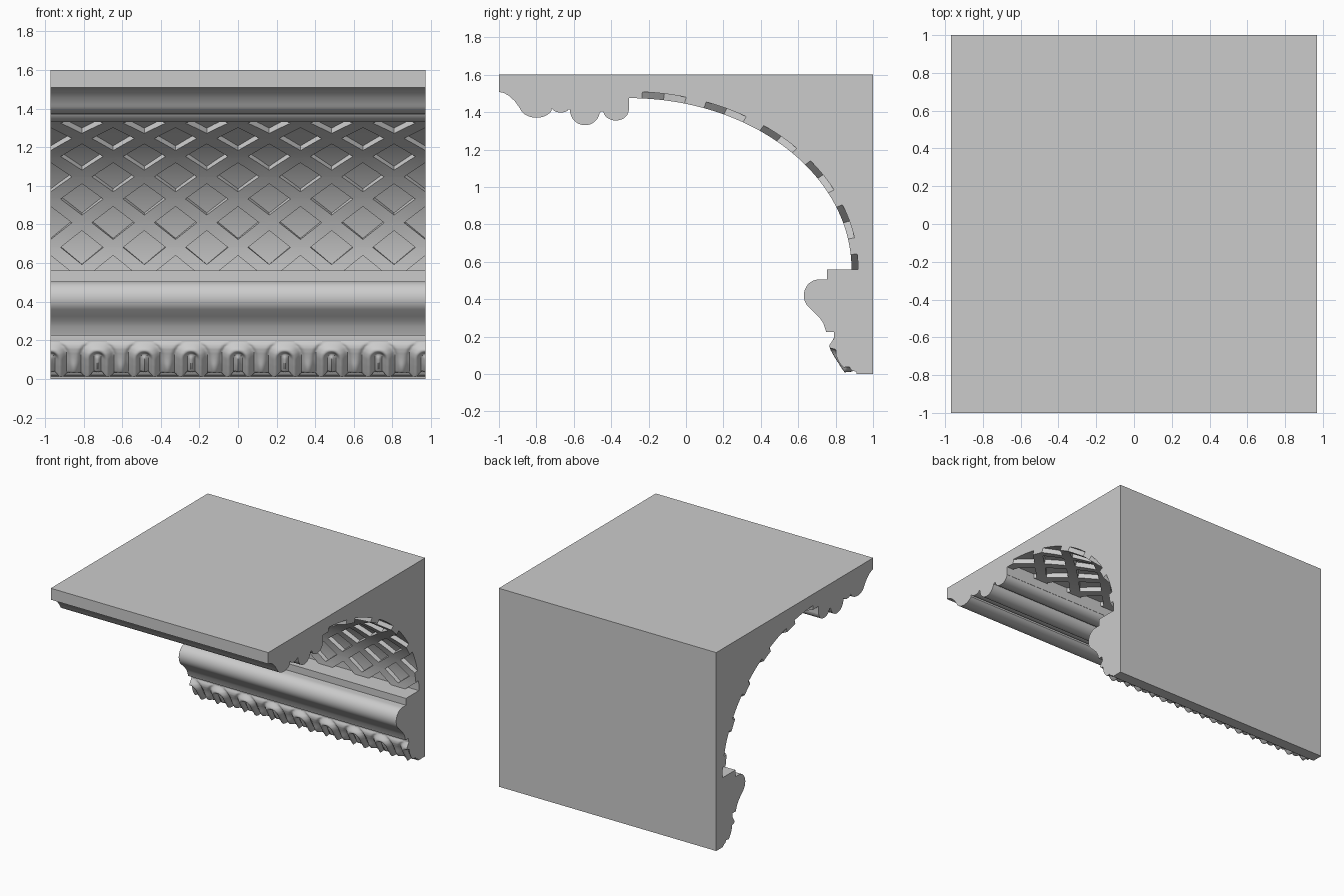
import bpy, bmesh, math
from mathutils import Vector

if "Cube" in bpy.data.objects:
    bpy.data.objects.remove(bpy.data.objects["Cube"])

W = 0.97                       # half length of the moulding
CY, CZ = -0.305, 0.56          # centre of the elliptical cove


def arc(cy, cz, ry, rz, a0, a1, n):
    return [(cy + ry * math.cos(math.radians(a0 + (a1 - a0) * i / n)),
             cz + rz * math.sin(math.radians(a0 + (a1 - a0) * i / n))) for i in range(n + 1)]


def finish(name, bm, angle=32):
    bmesh.ops.recalc_face_normals(bm, faces=bm.faces)
    me = bpy.data.meshes.new(name)
    bm.to_mesh(me)
    bm.free()
    ob = bpy.data.objects.new(name, me)
    bpy.context.collection.objects.link(ob)
    bpy.ops.object.select_all(action='DESELECT')
    ob.select_set(True)
    bpy.context.view_layer.objects.active = ob
    bpy.ops.object.shade_smooth_by_angle(angle=math.radians(angle))
    return ob


def loft(name, sections, angle=32):
    """Skin closed (y, z) loops placed along x and cap both ends."""
    bm = bmesh.new()
    rings = [[bm.verts.new((x, y, z)) for y, z in loop] for x, loop in sections]
    n = len(rings[0])
    for a, b in zip(rings, rings[1:]):
        for i in range(n):
            bm.faces.new((a[i], a[(i + 1) % n], b[(i + 1) % n], b[i]))
    bm.faces.new(rings[0])
    bm.faces.new(rings[-1])
    return finish(name, bm, angle)


# Cornice body: one extruded profile
profile = [(1, 0), (1, 1.6), (-1, 1.6), (-1, 1.508), (-0.975, 1.503), (-0.945, 1.487), (-0.915, 1.458)]
profile += arc(-0.80, 1.44, 0.092, 0.07, 195, 330, 12)
profile += [(-0.72, 1.42)]
profile += arc(-0.67, 1.418, 0.042, 0.02, 190, 350, 8)
profile += [(-0.62, 1.415)]
profile += arc(-0.54, 1.41, 0.08, 0.08, 180, 350, 14)
profile += [(-0.45, 1.405)]
profile += arc(-0.375, 1.41, 0.068, 0.055, 190, 360, 12)
profile += [(CY, 1.41)]
profile += arc(CY, CZ, 1.225, 0.95, 90, 0, 48)
profile += [(0.755, 0.56), (0.755, 0.505)]
profile += arc(0.71, 0.42, 0.08, 0.085, 90, 225, 14)
profile += [(0.69, 0.325), (0.715, 0.3), (0.735, 0.27), (0.75, 0.225), (0.79, 0.225),
            (0.79, 0.2), (0.80, 0.16), (0.845, 0.08), (0.885, 0.02), (0.91, 0.012), (0.912, 0)]
loft("cornice_body", [(-W, profile), (W, profile)])

# Raised lattice: diamond frames laid out flat as (x, angle, depth), then bent onto the cove
PX, PT, T0, INNER = W / 6, math.radians(8.17), math.radians(-0.6), 0.68
bm = bmesh.new()
for j in range(-1, 13):
    for i in range(-8, 9):
        if (i + j) % 2:
            continue
        cx, ct = i * PX, T0 + j * PT
        ring = [(1, 0), (0, 1), (-1, 0), (0, -1)]
        rows = [[bm.verts.new((cx + a * s * PX, ct + b * s * PT, d)) for a, b in ring]
                for s, d in ((1, 0), (INNER, 0), (INNER, 1))]
        for a, b in zip(rows, rows[1:]):
            for k in range(4):
                m = (k + 1) % 4
                bm.faces.new((a[k], a[m], b[m], b[k]))
bmesh.ops.remove_doubles(bm, verts=bm.verts, dist=1e-4)


def cut(co, no, clear):
    bmesh.ops.bisect_plane(bm, geom=bm.verts[:] + bm.edges[:] + bm.faces[:], dist=1e-5,
                           plane_co=co, plane_no=no, clear_outer=clear)


cut((W, 0, 0), (1, 0, 0), True)
cut((-W, 0, 0), (-1, 0, 0), True)
cut((0, 0, 0), (0, -1, 0), True)
cut((0, math.pi / 2, 0), (0, 1, 0), True)
for k in range(1, 48):
    cut((0, k * math.pi / 96, 0), (0, 1, 0), False)
ends = [e for e in bm.edges if all(abs(abs(v.co.x) - W) < 1e-4 and v.co.z < 0.01 for v in e.verts)]
new = bmesh.ops.extrude_edge_only(bm, edges=ends)["geom"]
for v in new:
    if isinstance(v, bmesh.types.BMVert):
        v.co.z = 1
for v in bm.verts:
    x, t, d = v.co
    v.co = (x, CY + (1.19 + 0.035 * d) * math.cos(t), CZ + (0.915 + 0.035 * d) * math.sin(t))
finish("cove_lattice", bm)

# Carved leaf band along the foot
P = W / 4
base = [(0.795, 0.222), (0.793, 0.2), (0.787, 0.18), (0.788, 0.16), (0.795, 0.14), (0.806, 0.12),
        (0.818, 0.1), (0.83, 0.08), (0.843, 0.06), (0.856, 0.04), (0.87, 0.02)]


def bell(v, w):
    return math.exp(-(v / w) ** 2)


def leaf_section(x):
    u = abs((x / P + 0.5) % 1 - 0.5) * P
    foot = 0.012 + 0.03 * abs(math.cos(math.pi * u / P * 2))
    loop = []
    for i in range(31):
        f = i / 3
        k = min(int(f), 9)
        (y0, z0), (y1, z1) = base[k], base[k + 1]
        y, z = y0 + (y1 - y0) * (f - k), z0 + (z1 - z0) * (f - k)
        r = math.hypot(u, max(0, z - 0.11))
        fade = min(1, max(0, (0.2 - z) / 0.03))
        d = 0.006 + 0.02 * bell(r - 0.048, 0.02) - 0.012 * bell(r - 0.02, 0.012)
        d += 0.014 * bell(u, 0.014) * bell(z - 0.07, 0.05)
        d += 0.02 * bell(u - P / 2, 0.025) * bell(z - 0.06, 0.05)
        d -= 0.012 * bell(r - 0.085, 0.012)
        z = max(z, foot)
        loop.append((y - 0.85 * d * fade, max(0.004, z - 0.45 * d * fade)))
    return loop + [(0.89, foot), (0.9, 0.1), (0.87, 0.222)]


N = 260
loft("leaf_band", [(x, leaf_section(x)) for x in (-W + 2 * W * i / N for i in range(N + 1))], 50)
